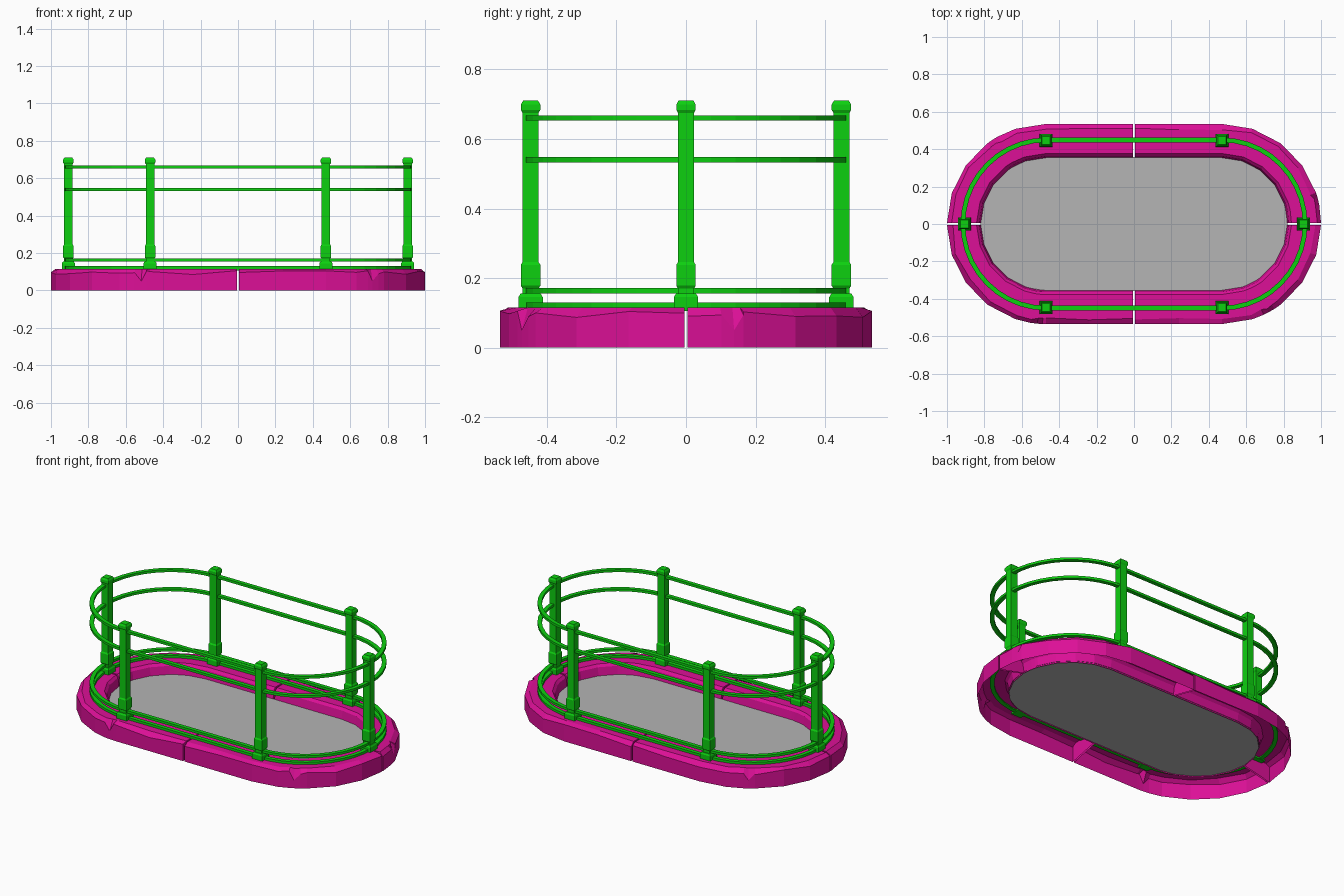
import bpy
import random
from math import sin, cos, radians

random.seed(4)
if "Cube" in bpy.data.objects:
    bpy.data.objects.remove(bpy.data.objects["Cube"])


def material(name, rgb):
    mat = bpy.data.materials.new(name)
    mat.use_nodes = True
    colour = (*rgb, 1)
    mat.diffuse_color = colour
    mat.node_tree.nodes["Principled BSDF"].inputs["Base Color"].default_value = colour
    return mat


pink = material("magenta", (0.72, 0.005, 0.31))
green = material("green", (0.004, 0.63, 0.005))
grey = material("grey", (0.46, 0.46, 0.46))

HALF_STRAIGHT = 0.47
GAP = 0.005


def add_mesh(name, verts, faces, mat):
    mesh = bpy.data.meshes.new(name)
    mesh.from_pydata(verts, [], faces)
    mesh.materials.append(mat)
    mesh.update()
    obj = bpy.data.objects.new(name, mesh)
    bpy.context.collection.objects.link(obj)
    return obj


def oval_point(angle, inset):
    """Point on the rounded end of the +x +y quarter."""
    a = radians(angle)
    return (HALF_STRAIGHT + (0.53 - inset) * cos(a), (0.535 - inset) * sin(a))


def oval_ring(inset, steps):
    """Closed counterclockwise outline with two straight sides."""
    right = [oval_point(-90 + 180 * i / steps, inset) for i in range(steps + 1)]
    return right + [(-x, -y) for x, y in right]


def bridge(columns, size, closed):
    """Quads joining consecutive cross-sections of the given size."""
    faces = []
    for i in range(columns if closed else columns - 1):
        k = (i + 1) % columns
        for j in range(size if closed else size - 1):
            n = (j + 1) % size
            faces.append((i * size + j, k * size + j, k * size + n, i * size + n))
    return faces


# Kerb blocks: hollow shells with worn outer edges and a few chips
def kerb_block(name, sx, sy, chip=None):
    angles = [0, 18, 36, 54, 72, 90]
    if chip:
        angles = sorted(angles + [chip - 4, chip, chip + 3])
    stations = [(a, None) for a in angles] + [(90, 0.24), (90, GAP)]
    verts = []
    for a, straight in stations:
        edge = 0.05 if a == chip else random.uniform(0.085, 0.107)
        bevel = random.uniform(0.018, 0.034)
        section = [(0, 0), (0, edge), (bevel, 0.115), (0.158, 0.115),
                   (0.172, 0.1), (0.182, 0.042)]
        for inset, z in section:
            x, y = oval_point(a, inset)
            x = x if straight is None else straight
            verts.append((sx * x, sy * max(y, GAP), z))
    size = 6
    faces = bridge(len(stations), size, False)
    last = (len(stations) - 1) * size
    faces += [tuple(range(size)), tuple(reversed(range(last, last + size)))]
    if sx * sy < 0:
        faces = [tuple(reversed(f)) for f in faces]
    add_mesh(name, verts, faces, pink)


kerb_block("kerb_back_left", 1, 1, 15)
kerb_block("kerb_front_left", 1, -1, 62)
kerb_block("kerb_back_right", -1, 1, 58)
kerb_block("kerb_front_right", -1, -1, 85)

# Floor panel
outline = oval_ring(0.178, 10)
add_mesh("floor_panel", [(x, y, 0.05) for x, y in outline],
         [tuple(range(len(outline)))], grey)


# Rails: flat bars running all the way around
def rail(name, bottom, top):
    corners = [(0.073, bottom), (0.073, top), (0.098, top), (0.098, bottom)]
    rings = [oval_ring(inset, 20) for inset, z in corners]
    count = len(rings[0])
    verts = [(*rings[j][i], corners[j][1]) for i in range(count) for j in range(4)]
    add_mesh(name, verts, bridge(count, 4, True), green)


rail("top_rail", 0.653, 0.668)
rail("middle_rail", 0.533, 0.548)
rail("lower_rail", 0.156, 0.171)
rail("ground_rail", 0.108, 0.13)


# Posts: stacked square pieces
def square_stack(name, x, y, profile):
    corners = [(-1, -1), (1, -1), (1, 1), (-1, 1)]
    verts = [(x + cx * w, y + cy * w, z) for w, z in profile for cx, cy in corners]
    faces = [(3, 2, 1, 0)]
    for i in range(len(profile) - 1):
        for j in range(4):
            n = (j + 1) % 4
            faces.append((4 * i + j, 4 * i + n, 4 * i + 4 + n, 4 * i + 4 + j))
    top = len(verts) - 4
    faces.append((top, top + 1, top + 2, top + 3))
    add_mesh(name, verts, faces, green)


post_profile = [
    (0.035, 0.105), (0.035, 0.145), (0.029, 0.155), (0.023, 0.155),   # foot
    (0.023, 0.17), (0.028, 0.178), (0.028, 0.238), (0.023, 0.246),    # sleeve
    (0.023, 0.675), (0.028, 0.684), (0.028, 0.699), (0.021, 0.711),   # shaft, cap
]
posts = {
    "post_left_end": (0.907, 0), "post_right_end": (-0.907, 0),
    "post_front_left": (HALF_STRAIGHT, -0.447), "post_front_right": (-HALF_STRAIGHT, -0.447),
    "post_back_left": (HALF_STRAIGHT, 0.447), "post_back_right": (-HALF_STRAIGHT, 0.447),
}
for name, (x, y) in posts.items():
    square_stack(name, x, y, post_profile)
